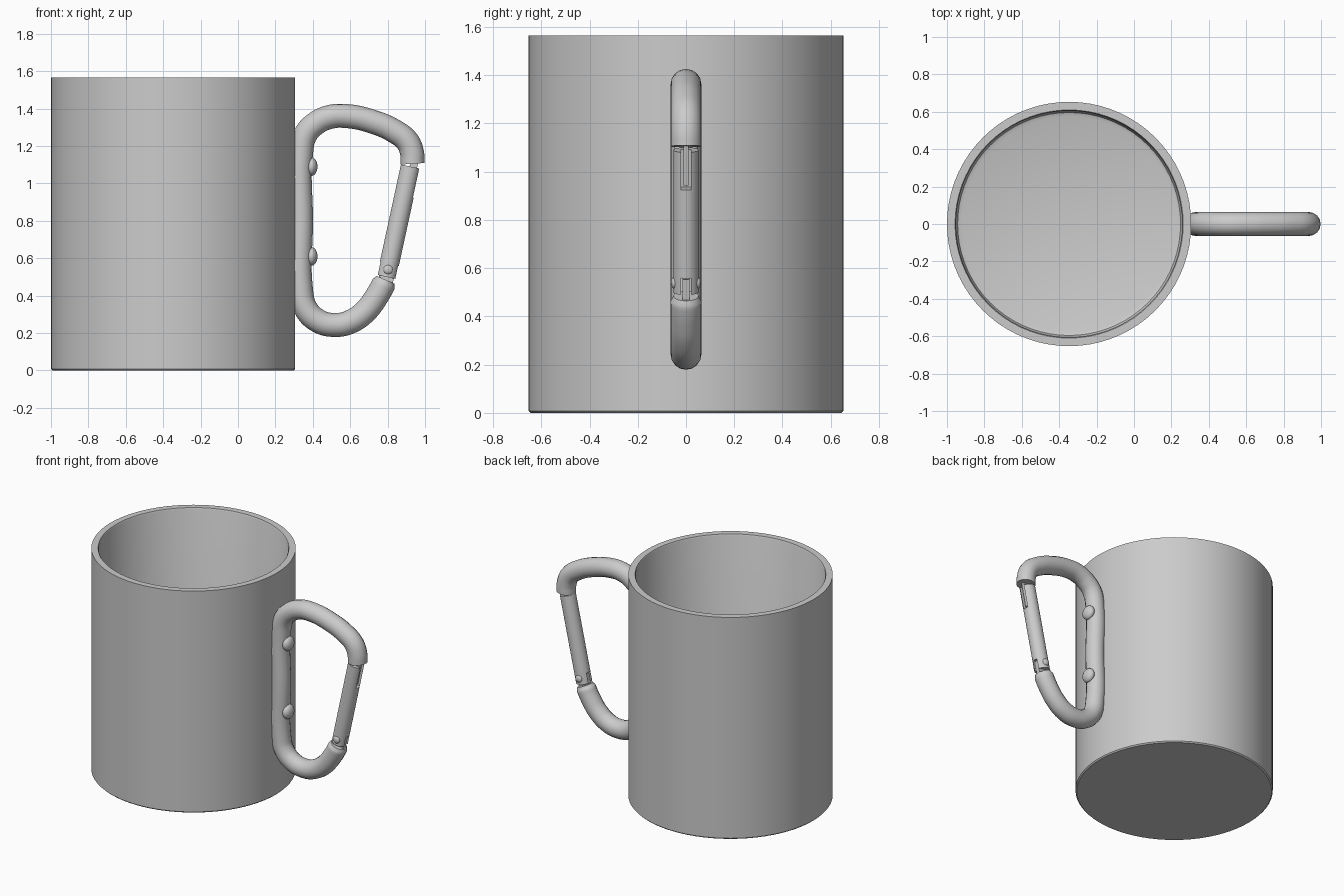
import bpy, bmesh, math
from mathutils import Vector

if "Cube" in bpy.data.objects:
    bpy.data.objects.remove(bpy.data.objects["Cube"])


def smooth(obj, angle=35):
    bpy.ops.object.select_all(action='DESELECT')
    obj.select_set(True)
    bpy.context.view_layer.objects.active = obj
    bpy.ops.object.shade_smooth_by_angle(angle=math.radians(angle))


def lathe(name, profile, center, sides=72):
    bm = bmesh.new()
    verts = [bm.verts.new((r, 0, z)) for r, z in profile]
    edges = [bm.edges.new(p) for p in zip(verts, verts[1:])]
    bmesh.ops.spin(bm, geom=verts + edges, axis=(0, 0, 1), cent=(0, 0, 0),
                   angle=math.tau, steps=sides)
    bmesh.ops.remove_doubles(bm, verts=bm.verts, dist=1e-4)
    bmesh.ops.recalc_face_normals(bm, faces=bm.faces)
    mesh = bpy.data.meshes.new(name)
    bm.to_mesh(mesh)
    bm.free()
    obj = bpy.data.objects.new(name, mesh)
    obj.location = center
    bpy.context.collection.objects.link(obj)
    smooth(obj)
    return obj


# Mug body: outer wall, flat rim, inner wall and rounded inner floor
lathe("mug_body", [(0, 0), (0.645, 0), (0.653, 0.008), (0.653, 1.565),
                   (0.61, 1.565), (0.605, 1.555), (0.605, 0.08),
                   (0.596, 0.058), (0.575, 0.05), (0, 0.05)], (-0.347, 0, 0))

# Carabiner frame: an open bent tube, tapered slightly at the hinge end
path = [(0.934, 1.105), (0.93, 1.165), (0.905, 1.225), (0.84, 1.277),
        (0.72, 1.33), (0.58, 1.36), (0.49, 1.355), (0.415, 1.32),
        (0.36, 1.26), (0.337, 1.16), (0.337, 0.8), (0.337, 0.43),
        (0.36, 0.335), (0.425, 0.267), (0.52, 0.243), (0.605, 0.262),
        (0.68, 0.315), (0.738, 0.39), (0.778, 0.462), (0.788, 0.485)]
curve = bpy.data.curves.new("carabiner_frame", 'CURVE')
curve.dimensions = '3D'
curve.bevel_depth = 0.064
curve.bevel_resolution = 6
curve.resolution_u = 6
curve.use_fill_caps = True
spline = curve.splines.new('BEZIER')
spline.bezier_points.add(len(path) - 1)
for p, (x, z) in zip(spline.bezier_points, path):
    p.co = (x, 0, z)
    p.handle_left_type = p.handle_right_type = 'AUTO'
spline.bezier_points[-1].radius = 0.82
frame = bpy.data.objects.new("carabiner_frame", curve)
bpy.context.collection.objects.link(frame)
bpy.context.view_layer.update()
bpy.ops.object.select_all(action='DESELECT')
frame.select_set(True)
bpy.context.view_layer.objects.active = frame
bpy.ops.object.convert(target='MESH')
smooth(bpy.context.object, 40)

# Gate axis: local z runs up the gate, local x points outward
low, high = Vector((0.794, 0, 0.5)), Vector((0.922, 0, 1.09))
axis = (high - low).normalized()
length = (high - low).length
tilt = math.atan2(axis.x, axis.z)
out = Vector((axis.z, 0, -axis.x))


def gate_box(name, x0, x1, half_y, s0, s1):
    loc = low + axis * (s0 + s1) / 2 + out * (x0 + x1) / 2
    bpy.ops.mesh.primitive_cube_add(size=1, location=loc, rotation=(0, tilt, 0))
    obj = bpy.context.object
    obj.name = name
    obj.scale = (x1 - x0, half_y * 2, s1 - s0)
    return obj


# Gate rod with a latch slot at the top and a hinge fork at the bottom
bpy.ops.mesh.primitive_cylinder_add(vertices=32, radius=0.052, depth=length,
                                    location=(low + high) / 2, rotation=(0, tilt, 0))
gate = bpy.context.object
gate.name = "gate"
for name, x0, half_y, s0, s1 in (("latch_slot_cutter", -0.01, 0.02, 0.445, length + 0.05),
                                 ("hinge_slot_cutter", -0.1, 0.02, -0.05, 0.07)):
    cutter = gate_box(name, x0, 0.1, half_y, s0, s1)
    cutter.hide_render = True
    cutter.display_type = 'WIRE'
    mod = gate.modifiers.new(name, 'BOOLEAN')
    mod.operation = 'DIFFERENCE'
    mod.solver = 'EXACT'
    mod.object = cutter
    bpy.context.view_layer.objects.active = gate
    bpy.ops.object.modifier_apply(modifier=mod.name)
    bpy.data.objects.remove(cutter)
smooth(gate)

# Tongues joining the frame ends to the gate
gate_box("latch_tongue", -0.005, 0.036, 0.011, 0.46, length + 0.04)
gate_box("hinge_tongue", -0.04, 0.04, 0.015, -0.05, 0.062)


def dome(name, loc, scale):
    bpy.ops.mesh.primitive_uv_sphere_add(segments=24, ring_count=12, radius=1, location=loc)
    obj = bpy.context.object
    obj.name = name
    obj.scale = scale
    smooth(obj, 60)


# Hinge pin heads on both sides of the gate
pin = low + axis * 0.04
for side, name in ((-1, "hinge_pin_front"), (1, "hinge_pin_back")):
    dome(name, (pin.x, side * 0.048, pin.z), (0.025, 0.014, 0.025))

# Rivets fastening the frame to the mug
for z, name in ((1.09, "rivet_upper"), (0.61, "rivet_lower")):
    dome(name, (0.393, 0, z), (0.032, 0.05, 0.05))
